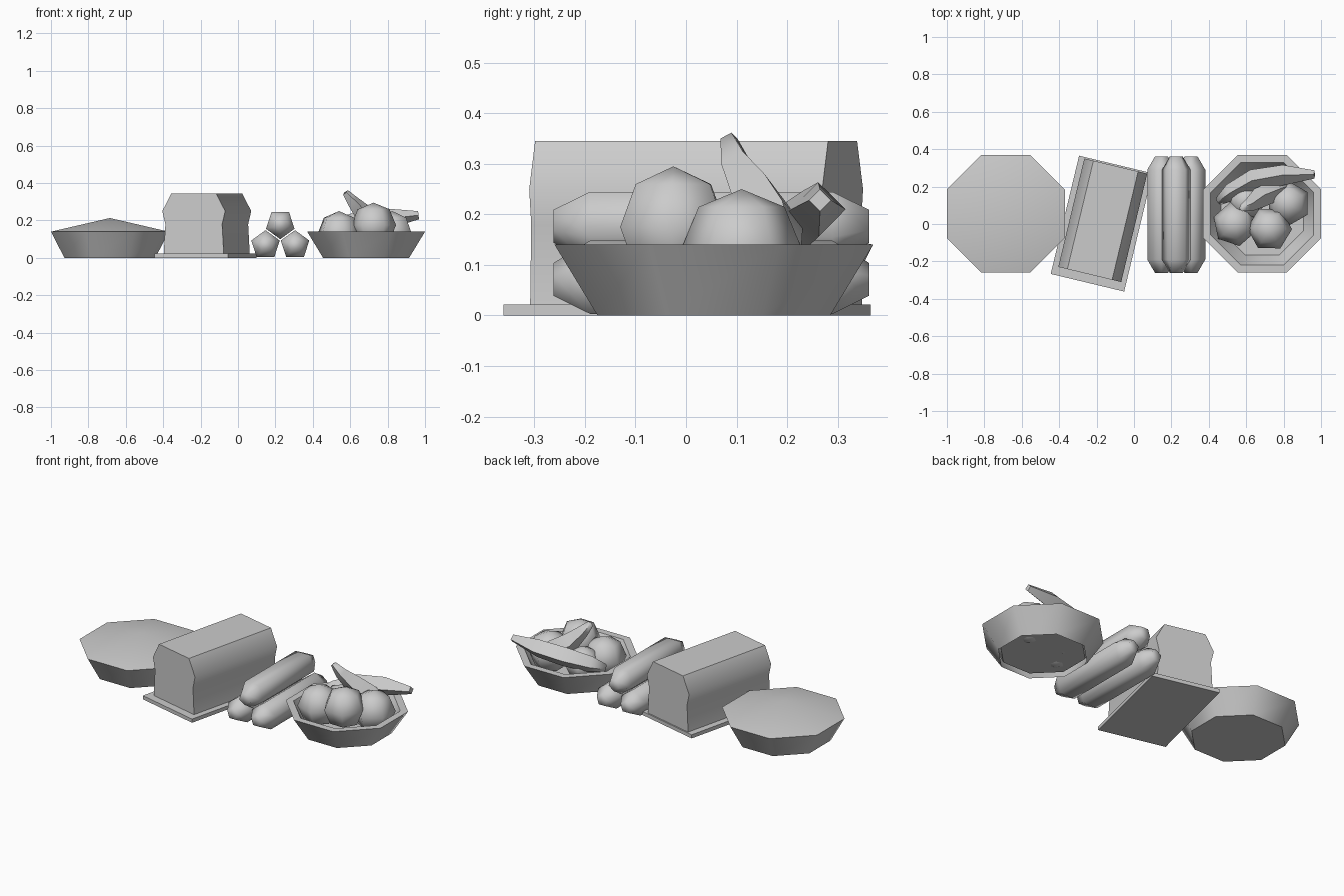
import bpy, bmesh, math
from mathutils import Vector, Matrix

if "Cube" in bpy.data.objects:
    bpy.data.objects.remove(bpy.data.objects["Cube"])

grey = bpy.data.materials.new("plain_grey")
grey.diffuse_color = (0.6, 0.6, 0.6, 1)
grey.use_nodes = True
grey.node_tree.nodes["Principled BSDF"].inputs["Base Color"].default_value = grey.diffuse_color


def finish(name, bm, angle, loc=(0, 0, 0), rot=0.0):
    bmesh.ops.recalc_face_normals(bm, faces=bm.faces)
    me = bpy.data.meshes.new(name)
    bm.to_mesh(me)
    bm.free()
    me.materials.append(grey)
    ob = bpy.data.objects.new(name, me)
    bpy.context.collection.objects.link(ob)
    ob.location = loc
    ob.rotation_euler.z = rot
    bpy.ops.object.select_all(action='DESELECT')
    bpy.context.view_layer.objects.active = ob
    ob.select_set(True)
    bpy.ops.object.shade_smooth_by_angle(angle=math.radians(angle))
    return ob


def skin(bm, rings, cap_start=True, cap_end=True):
    """Bridge rings of points; a one-point ring becomes a tip."""
    vs = [[bm.verts.new(p) for p in r] for r in rings]
    for a, b in zip(vs, vs[1:]):
        n = max(len(a), len(b))
        for i in range(n):
            j = (i + 1) % n
            if len(b) == 1:
                bm.faces.new((a[i], a[j], b[0]))
            elif len(a) == 1:
                bm.faces.new((a[0], b[j], b[i]))
            else:
                bm.faces.new((a[i], a[j], b[j], b[i]))
    if cap_start and len(vs[0]) > 2:
        bm.faces.new(vs[0])
    if cap_end and len(vs[-1]) > 2:
        bm.faces.new(vs[-1])


def octagon(apothem, z):
    r = apothem / math.cos(math.pi / 8)
    return [(r * math.cos(math.pi * (i + .5) / 4), r * math.sin(math.pi * (i + .5) / 4), z)
            for i in range(8)]


# Covered bowl: octagonal dish with a low pointed lid
bm = bmesh.new()
skin(bm, [octagon(.243, 0), octagon(.315, .14), [(0, 0, .213)]])
finish("covered_bowl", bm, 50, (-.685, .055, 0))

# Fruit bowl: outer wall, flat rim, inner wall and floor; open underneath
bm = bmesh.new()
skin(bm, [octagon(.23, 0), octagon(.315, .14), octagon(.275, .14),
          octagon(.22, .025)], cap_start=False)
finish("fruit_bowl", bm, 50, (.685, .055, 0))

# Serving board
bm = bmesh.new()
bmesh.ops.create_cube(bm, size=1, matrix=Matrix.Translation((0, 0, .011)) @ Matrix.Diagonal((.404, .65, .022, 1)))
finish("board", bm, 30, (-.173, .002, 0), math.radians(-13.5))

# Loaf: mirrored half profile pushed along its length
half = [(.165, .02), (.156, .18), (.173, .25), (.123, .345)]
outline = half + [(-x, z) for x, z in reversed(half)]
bm = bmesh.new()
skin(bm, [[(x, y, z) for x, z in outline] for y in (-.298, .298)])
finish("loaf", bm, 60, (-.167, .02, 0), math.radians(-13.5))


# Rolls: five-sided bars with tapered ends
def roll(name, x, z, turn):
    bm = bmesh.new()
    rings = [[(r * math.sin(turn + math.tau * i / 5), y, r * math.cos(turn + math.tau * i / 5))
              for i in range(5)]
             for y, r in ((-.312, .036), (-.24, .08), (.24, .08), (.312, .036))]
    skin(bm, rings)
    finish(name, bm, 75, (x, .05, z))


roll("roll_left", .147, .068, 0)
roll("roll_right", .305, .068, 0)
roll("roll_top", .226, .18, math.pi)

# Round fruit
for i, (x, y, z, r, turn) in enumerate(((.54, .0, .13, .12, .2), (.725, -.025, .175, .12, .5),
                                        (.825, .11, .13, .12, 0), (.6, .12, .12, .1, .3))):
    bm = bmesh.new()
    bmesh.ops.create_uvsphere(bm, u_segments=6, v_segments=4, radius=r)
    finish(f"round_fruit_{i + 1}", bm, 75, (x, y, z), turn)


# Long fruit: four-sided tubes tapering along a bent path
def long_fruit(name, path):
    pts = [Vector(p[:3]) for p in path]
    rings = []
    for i, p in enumerate(path):
        d = (pts[min(i + 1, len(pts) - 1)] - pts[max(i - 1, 0)]).normalized()
        side = d.cross(Vector((0, 0, 1))).normalized()
        up = side.cross(d)
        rings.append([pts[i] + p[3] * (side * math.cos(k * math.pi / 2) + up * math.sin(k * math.pi / 2))
                      for k in range(4)])
    bm = bmesh.new()
    skin(bm, rings)
    finish(name, bm, 80)


long_fruit("long_fruit_back", [(.45, .12, .13, .022), (.52, .17, .155, .048), (.64, .235, .19, .058),
                               (.80, .262, .21, .054), (.965, .265, .228, .022)])
long_fruit("long_fruit_upright", [(.575, .085, .35, .018), (.615, .1, .30, .035), (.67, .14, .235, .055),
                                  (.76, .18, .18, .055), (.82, .2, .14, .03)])
